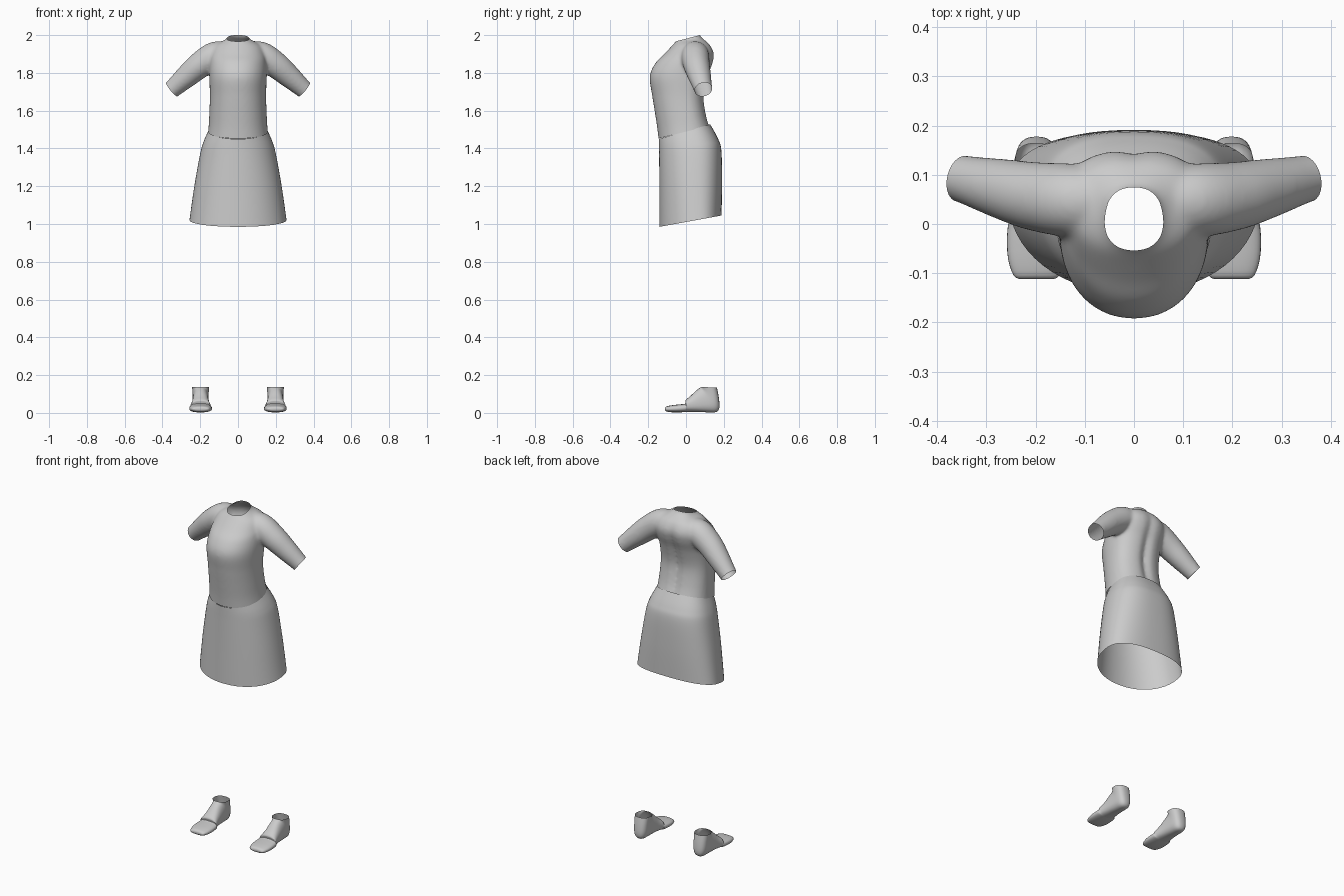
import bpy, bmesh, math
from mathutils import Vector

if "Cube" in bpy.data.objects:
    bpy.data.objects.remove(bpy.data.objects["Cube"])


def smooth_rows(rows, steps):
    """Catmull-Rom interpolation of rows of numbers."""
    out = []
    n = len(rows)
    for i in range(n - 1):
        p = [rows[max(0, min(n - 1, i + k))] for k in (-1, 0, 1, 2)]
        for s in range(steps):
            t = s / steps
            out.append([0.5 * (2 * b + (c - a) * t + (2 * a - 5 * b + 4 * c - d) * t * t
                               + (3 * b - a - 3 * c + d) * t ** 3) for a, b, c, d in zip(*p)])
    out.append(list(rows[-1]))
    return out


def sgnpow(v, e):
    return math.copysign(abs(v) ** e, v)


def loft(bm, rings, cap_start=False, cap_end=False):
    loops = [[bm.verts.new(p) for p in ring] for ring in rings]
    n = len(loops[0])
    for a, b in zip(loops, loops[1:]):
        for i in range(n):
            j = (i + 1) % n
            bm.faces.new((a[i], a[j], b[j], b[i]))
    if cap_start:
        bm.faces.new(loops[0][::-1])
    if cap_end:
        bm.faces.new(loops[-1])


def finish(name, bm, angle=50):
    bmesh.ops.recalc_face_normals(bm, faces=bm.faces)
    me = bpy.data.meshes.new(name)
    bm.to_mesh(me)
    bm.free()
    ob = bpy.data.objects.new(name, me)
    bpy.context.collection.objects.link(ob)
    bpy.ops.object.select_all(action='DESELECT')
    ob.select_set(True)
    bpy.context.view_layer.objects.active = ob
    bpy.ops.object.shade_smooth_by_angle(angle=math.radians(angle))
    return ob


def body_ring(w, front, back, mid, zf, zb, exp_f, exp_b, groove=0.0, n=64):
    """Horizontal body section, separate front and back curvature."""
    pts = []
    for i in range(n):
        a = 2 * math.pi * i / n
        c, s = math.cos(a), math.sin(a)
        e = 2 / (exp_b if s > 0 else exp_f)
        x = w * sgnpow(c, e)
        y = mid + (back - mid if s > 0 else mid - front) * sgnpow(s, e)
        z = zf + (zb - zf) * (y - front) / (back - front)
        if s > 0:
            y -= groove * math.exp(-(x / 0.025) ** 2)
        pts.append((x, y, z))
    return pts


# Shirt torso: z, half width, front y, back y, widest y, spine groove
torso = [(1.40, .170, -.140, .170, .02, .004), (1.50, .157, -.151, .132, .01, .012),
         (1.58, .152, -.163, .108, .0, .016), (1.68, .149, -.179, .097, -.01, .018),
         (1.78, .152, -.192, .118, -.01, .016), (1.85, .153, -.163, .143, .02, .012),
         (1.90, .148, -.115, .150, .04, .008), (1.945, .125, -.073, .130, .04, .003),
         (1.975, .070, -.048, .097, .03, 0), (1.995, .053, -.042, .076, .02, 0),
         (2.04, .050, -.036, .066, .02, 0)]
bm = bmesh.new()
loft(bm, [body_ring(w, f, b, m, z, z, 2.15, 2.4, g)
          for z, w, f, b, m, g in smooth_rows(torso, 5)], True, True)

# Sleeves: x, y, z, radius
sleeve = [(.04, .05, 1.905, .058), (.12, .048, 1.892, .074), (.20, .056, 1.842, .070),
          (.27, .072, 1.783, .061), (.35, .092, 1.712, .048), (.40, .104, 1.668, .046)]
path = smooth_rows(sleeve, 5)
for side in (1, -1):
    rings = []
    for i, (x, y, z, r) in enumerate(path):
        a, b = path[max(0, i - 1)], path[min(len(path) - 1, i + 1)]
        t = Vector([b[k] - a[k] for k in range(3)]).normalized()
        u = Vector((0, 1, 0)) - t * t.y
        u.normalize()
        v = t.cross(u)
        ring = [Vector((x, y, z)) + r * (math.cos(q) * u + math.sin(q) * v)
                for q in [2 * math.pi * k / 32 for k in range(32)]]
        rings.append([(side * p.x, p.y, p.z) for p in ring])
    loft(bm, rings, True, True)
shirt = finish("shirt", bm)

# Blend the sleeves into the torso
rem = shirt.modifiers.new("blend", 'REMESH')
rem.mode = 'VOXEL'
rem.voxel_size = 0.008
smo = shirt.modifiers.new("soften", 'SMOOTH')
smo.factor = 0.5
smo.iterations = 10
for name in ("blend", "soften"):
    bpy.ops.object.modifier_apply(modifier=name)

# Cut open the hem, neck and cuffs
bm = bmesh.new()
bm.from_mesh(shirt.data)
cuts = [((0, -.148, 1.452), (0, .25, -1)), ((0, -.042, 1.970), (0, -.26, 1)),
        ((.350, .092, 1.712), (.76, .19, -.63)), ((-.350, .092, 1.712), (-.76, .19, -.63))]
for co, no in cuts:
    bmesh.ops.bisect_plane(bm, geom=bm.verts[:] + bm.edges[:] + bm.faces[:], dist=1e-5,
                           plane_co=co, plane_no=Vector(no).normalized(), clear_outer=True)
bm.to_mesh(shirt.data)
bm.free()
bpy.ops.object.shade_smooth_by_angle(angle=math.radians(60))

# Skirt: half width, front y, back y, widest y, front z, back z
skirt = [(.155, -.144, .128, .01, 1.450, 1.528), (.182, -.143, .168, .03, 1.410, 1.455),
         (.200, -.142, .187, .04, 1.350, 1.390), (.230, -.141, .191, .05, 1.190, 1.220),
         (.257, -.141, .188, .06, .985, 1.045)]
bm = bmesh.new()
loft(bm, [body_ring(w, f, b, m, zf, zb, 2.1, 2.5)
          for w, f, b, m, zf, zb in smooth_rows(skirt, 6)])
finish("skirt", bm)

# Shoes: sole point (y, z), upper point (y, z), half width; fanned from toe to ankle
shoe = [(-.112, .016, -.112, .024, .034), (-.104, .007, -.104, .034, .047),
        (-.070, .003, -.070, .041, .058), (-.030, .003, -.025, .046, .060),
        (.004, .005, .000, .050, .057), (.010, .005, -.003, .066, .053),
        (.060, .005, .022, .088, .046), (.120, .003, .048, .113, .043),
        (.162, .005, .068, .129, .042), (.177, .030, .076, .134, .042),
        (.174, .080, .079, .136, .043), (.164, .134, .080, .137, .045)]
for side, name in ((1, "left_shoe"), (-1, "right_shoe")):
    rings = []
    for y0, z0, y1, z1, w in smooth_rows(shoe, 3):
        lo, up = Vector((0, y0, z0)), Vector((0, y1, z1))
        ring = []
        for k in range(32):
            a = 2 * math.pi * k / 32
            p = (lo + up) / 2 + (up - lo) / 2 * sgnpow(math.sin(a), .8)
            ring.append((side * (.198 + w * sgnpow(math.cos(a), .8)), p.y, max(p.z, 0)))
        rings.append(ring)
    bm = bmesh.new()
    loft(bm, rings, True, False)
    finish(name, bm)
